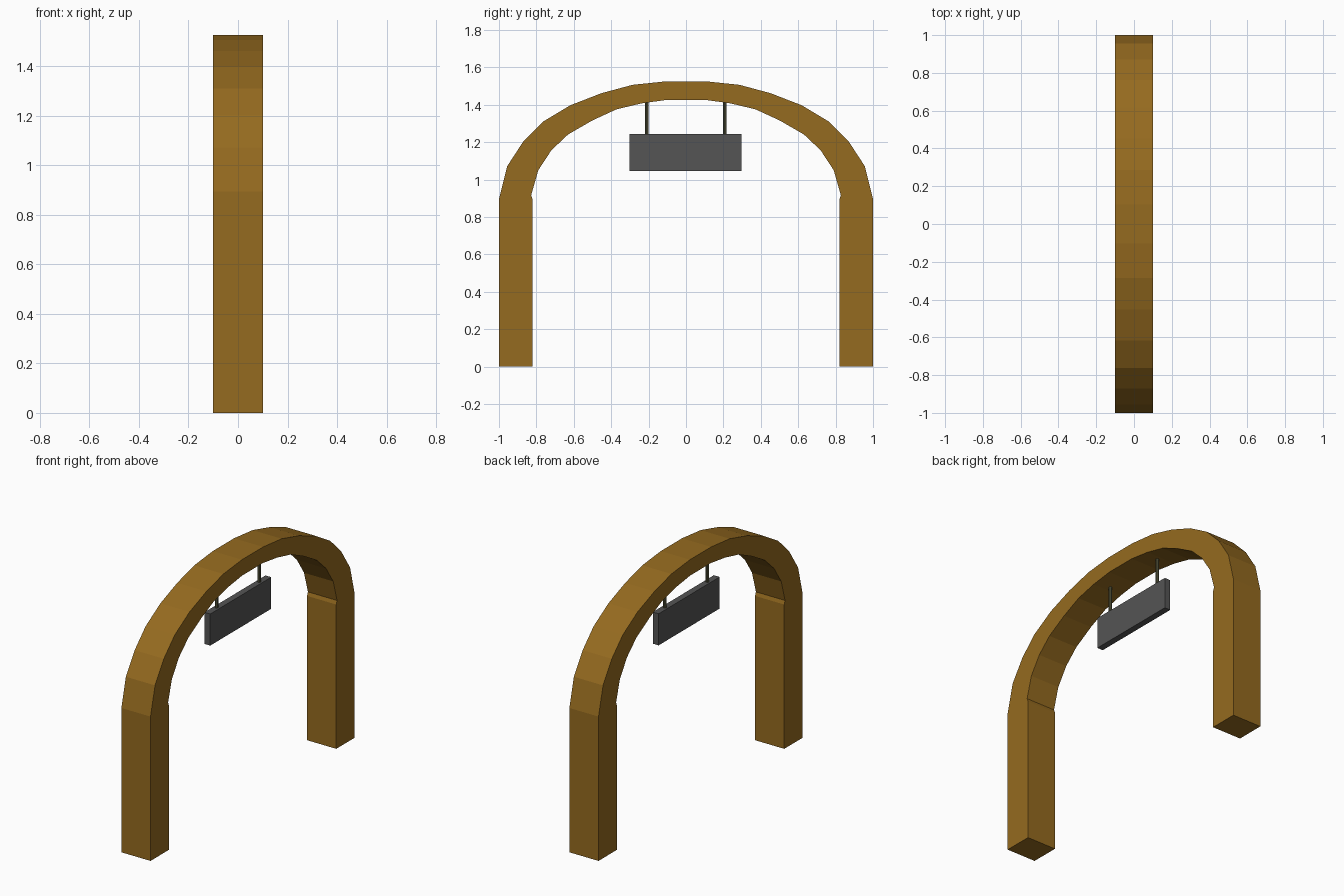
import bpy, bmesh

if "Cube" in bpy.data.objects:
    bpy.data.objects.remove(bpy.data.objects["Cube"])


def material(name, rgb):
    m = bpy.data.materials.new(name)
    m.diffuse_color = (*rgb, 1)
    m.use_nodes = True
    m.node_tree.nodes["Principled BSDF"].inputs["Base Color"].default_value = m.diffuse_color
    return m


wood = material("wood", (0.30, 0.145, 0.014))
slate = material("slate", (0.09, 0.09, 0.09))
metal = material("metal", (0.10, 0.10, 0.05))

# Arch: paired outer and inner (y, z) points for the right half, foot to crown
outer = [(1, 0), (1, 0.895), (0.956, 1.072), (0.87, 1.204), (0.763, 1.311),
         (0.618, 1.398), (0.453, 1.462), (0.286, 1.507), (0.104, 1.526)]
inner = [(0.82, 0), (0.82, 0.895), (0.79, 1.05), (0.72, 1.157), (0.63, 1.242),
         (0.50, 1.317), (0.372, 1.376), (0.238, 1.408), (0.10, 1.427)]
inner_lip = (0.828, 0.917)  # small step where the arch meets the post


def mirrored(half):
    return half + [(-y, z) for y, z in reversed(half)]


loop = mirrored(outer) + mirrored(inner[:2] + [inner_lip] + inner[2:])[::-1]
bm = bmesh.new()
profile = bm.faces.new([bm.verts.new((-0.1, y, z)) for y, z in loop])
ext = bmesh.ops.extrude_face_region(bm, geom=[profile], use_keep_orig=True)
moved = [v for v in ext["geom"] if isinstance(v, bmesh.types.BMVert)]
bmesh.ops.translate(bm, vec=(0.2, 0, 0), verts=moved)
bmesh.ops.triangulate(bm, faces=[f for f in bm.faces if len(f.verts) > 4])
bmesh.ops.recalc_face_normals(bm, faces=bm.faces)
mesh = bpy.data.meshes.new("arch")
bm.to_mesh(mesh)
bm.free()
arch = bpy.data.objects.new("arch", mesh)
bpy.context.collection.objects.link(arch)
mesh.materials.append(wood)

# Hanging sign board
bpy.ops.mesh.primitive_cube_add(size=1, location=(0, -0.002, 1.145))
board = bpy.context.object
board.name = "sign_board"
board.scale = (0.04, 0.598, 0.196)
board.data.materials.append(slate)

# Two hanger rods
for side, y in (("left", -0.21), ("right", 0.207)):
    bpy.ops.mesh.primitive_cylinder_add(vertices=8, radius=0.01, depth=0.19,
                                        location=(0, y, 1.33))
    rod = bpy.context.object
    rod.name = f"{side}_hanger_rod"
    rod.data.materials.append(metal)
